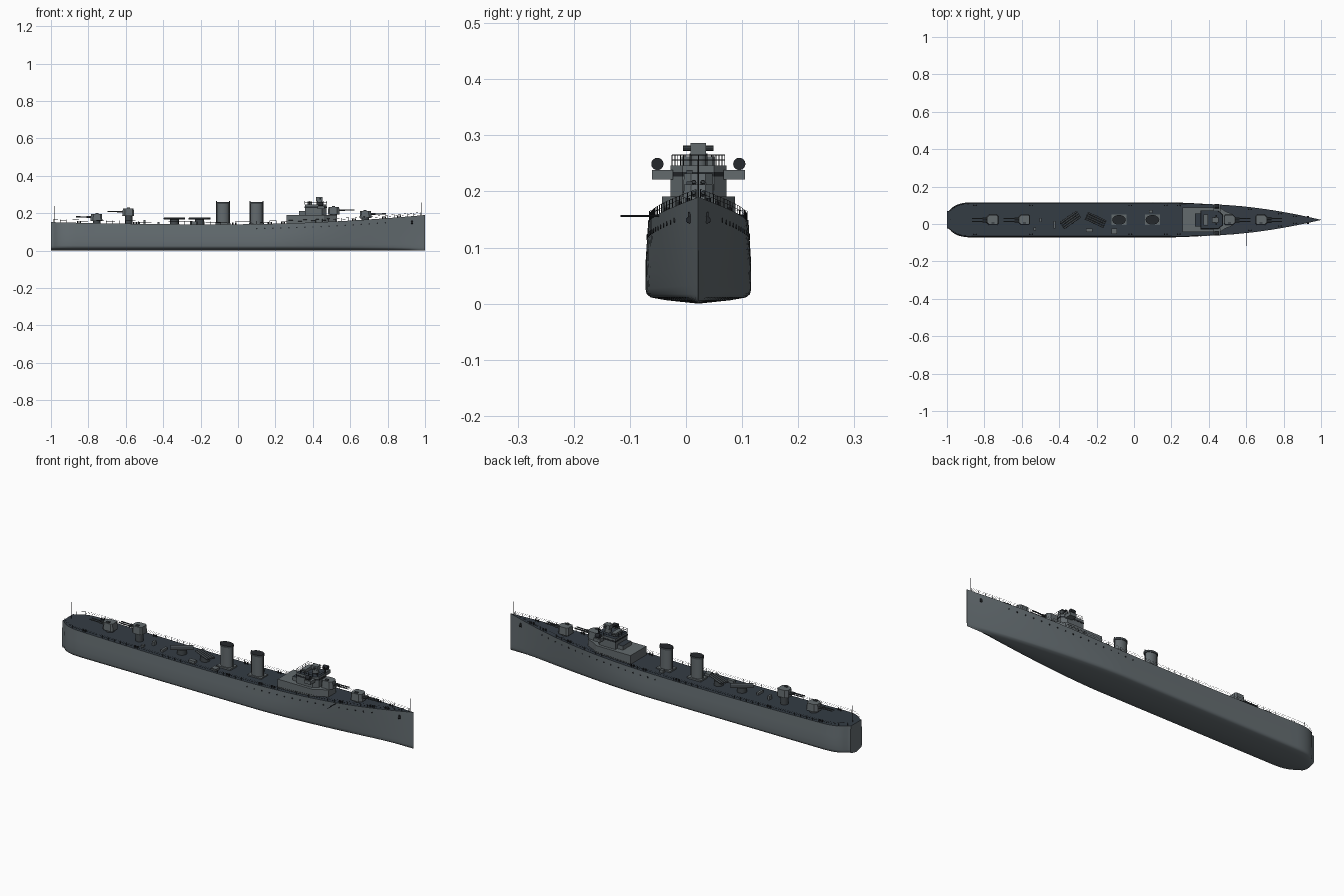
import bpy, bmesh, math
from mathutils import Vector

CY = 0.022  # centreline of the ship
cube = bpy.data.objects.get("Cube")
if cube:
    bpy.data.objects.remove(cube, do_unlink=True)


def material(name, rgb):
    m = bpy.data.materials.new(name)
    m.use_nodes = True
    m.diffuse_color = (*rgb, 1)
    m.node_tree.nodes["Principled BSDF"].inputs["Base Color"].default_value = (*rgb, 1)
    return m


HULL = material("hull grey", (0.13, 0.155, 0.168))
DECK = material("deck slate", (0.034, 0.045, 0.058))
UPPER = material("upperworks grey", (0.125, 0.145, 0.155))
DARK = material("dark metal", (0.018, 0.021, 0.025))
STEEL = material("gun steel", (0.055, 0.065, 0.072))


def finish(name, bm, *mats, smooth=None):
    bmesh.ops.recalc_face_normals(bm, faces=bm.faces)
    me = bpy.data.meshes.new(name)
    bm.to_mesh(me)
    bm.free()
    ob = bpy.data.objects.new(name, me)
    bpy.context.collection.objects.link(ob)
    for m in mats:
        me.materials.append(m)
    if smooth:
        bpy.ops.object.select_all(action='DESELECT')
        ob.select_set(True)
        bpy.context.view_layer.objects.active = ob
        bpy.ops.object.shade_smooth_by_angle(angle=math.radians(smooth))
    return ob


def prism(name, outline, z0, z1, mat, top=None, taper=1.0, smooth=None):
    """Extrude an outline upward; the top cap may have its own colour."""
    bm = bmesh.new()
    cx = sum(p[0] for p in outline) / len(outline)
    low = [bm.verts.new((x, y + CY, z0)) for x, y in outline]
    high = [bm.verts.new((cx + (x - cx) * taper, y * taper + CY, z1)) for x, y in outline]
    n = len(outline)
    for i in range(n):
        bm.faces.new((low[i], low[(i + 1) % n], high[(i + 1) % n], high[i]))
    bm.faces.new(low)
    bm.faces.new(high).material_index = 1 if top else 0
    return finish(name, bm, mat, *([top] if top else []), smooth=smooth)


def box(name, x0, x1, y0, y1, z0, z1, mat, top=None):
    return prism(name, [(x0, y0), (x1, y0), (x1, y1), (x0, y1)], z0, z1, mat, top)


def oval(x, y, rx, ry, n=24):
    return [(x + rx * math.cos(i * math.tau / n), y + ry * math.sin(i * math.tau / n)) for i in range(n)]


def rods(name, pairs, r, mat, sides=8):
    """Many straight round bars in one object."""
    bm = bmesh.new()
    for a, b in pairs:
        a, b = Vector(a), Vector(b)
        d = b - a
        new = bmesh.ops.create_cone(bm, cap_ends=True, segments=sides, radius1=r, radius2=r, depth=d.length)["verts"]
        q = d.to_track_quat('Z', 'Y')
        for v in new:
            v.co = q @ v.co + (a + b) / 2 + Vector((0, CY, 0))
    return finish(name, bm, mat, smooth=40)


# Hull lines
def sheer(x):
    return 0.14 + (0.05 * ((x + 0.1) / 1.1) ** 2 if x > -0.1 else 0.012 * ((x + 0.1) / 0.9) ** 2)


def breadth(x, power=2.2):
    if x > 0.15:
        return 0.094 * max(0.006, 1 - ((x - 0.15) / 0.85) ** power)
    if x < -0.86:
        return 0.094 * max(0.5, (1 - min(1, (-0.86 - x) / 0.14) ** 2.5) ** 0.42)
    return 0.094


def half_width(x, z):
    f = min(1, z / sheer(x))
    b = breadth(x, 1.45 + 0.75 * f)
    return b * (1 - 0.05 * max(0, (f - 0.5) * 2) * (1 if x < 0.3 else max(0, 1 - (x - 0.3) * 3)))


def section(x):
    zs = sheer(x)
    b = half_width(x, 0.02)
    pts = [(0, 0), (b * 0.6, 0.006), (b * 0.9, 0.011), (b * 0.98, 0.017)]
    for f in (0.18, 0.35, 0.5, 0.65, 0.8, 0.9, 1):
        pts.append((half_width(x, zs * f), zs * f))
    return pts


stations = [-1 + 0.14 * (1 - math.cos(i / 10 * math.pi / 2)) for i in range(11)]
stations += [-0.86 + 1.86 * (i + 1) / 44 for i in range(44)]
bm = bmesh.new()
rows = []
for x in stations:
    s = section(x)
    ring = [(-y, z) for y, z in reversed(s)] + s[1:]
    rows.append([bm.verts.new((x, y + CY, z)) for y, z in ring])
for a, b in zip(rows, rows[1:]):
    for i in range(len(a) - 1):
        bm.faces.new((a[i], a[i + 1], b[i + 1], b[i]))
    bm.faces.new((a[-1], a[0], b[0], b[-1])).material_index = 1
for end in (rows[0], rows[-1]):
    bm.faces.new(end)
finish("hull", bm, HULL, DECK, smooth=45)

# Portholes and anchors on both sides
holes, anchors = [], []
for side in (-1, 1):
    for i in range(17):
        x = 0.1 + i * 0.043
        z = sheer(x) - 0.024
        y = half_width(x, z) * side
        holes.append(((x, y - 0.002 * side, z), (x, y + 0.0015 * side, z)))
    y = half_width(0.93, 0.155) * side
    anchors.append(((0.93, y - 0.002 * side, 0.157), (0.93, y + 0.003 * side, 0.157)))
    anchors.append(((0.925, y + 0.001 * side, 0.149), (0.935, y * 0.9 + 0.002 * side, 0.149)))
rods("portholes", holes, 0.004, DARK, 10)
rods("anchors", anchors, 0.006, DARK, 10)

# Deck edge railings
posts, rails = [], []
for side in (-1, 1):
    last = None
    for i in range(57):
        x = -0.985 + i * 0.035
        z = sheer(x)
        p = Vector((x, (half_width(x, z) - 0.002) * side, z))
        posts.append((p, p + Vector((0, 0, 0.016))))
        if last:
            for h in (0.009, 0.016):
                rails.append((last + Vector((0, 0, h)), p + Vector((0, 0, h))))
        last = p
rods("railing_posts", posts, 0.0007, DARK, 4)
rods("railing_wires", rails, 0.0004, DARK, 4)

# Flagstaffs and side boom
rods("flagstaffs", [((-0.98, 0, 0.15), (-0.98, 0, 0.237)), ((0.98, 0, 0.185), (0.98, 0, 0.257))], 0.0012, DARK)
rods("side_boom", [((0.6, -0.07, 0.156), (0.6, -0.139, 0.156))], 0.0016, DARK)


# Gun mounts: shield, roof, base and twin barrels
def gun(name, x, z, aim):
    shape = [(-0.03, -0.02), (-0.022, -0.028), (0.02, -0.028), (0.034, -0.014),
             (0.034, 0.014), (0.02, 0.028), (-0.022, 0.028), (-0.03, 0.02)]
    prism(name + "_shield", [(x + aim * px, py) for px, py in shape], z, z + 0.038, UPPER, taper=0.9)
    box(name + "_sight", x - 0.008, x + 0.008, -0.021, -0.01, z + 0.036, z + 0.044, STEEL)
    prism(name + "_base", oval(x, 0, 0.02, 0.02, 16), sheer(x) - 0.005, z + 0.001, STEEL, smooth=40)
    rods(name + "_barrels", [((x + aim * 0.025, y, z + 0.021), (x + aim * 0.112, y, z + 0.023))
                             for y in (-0.008, 0.008)], 0.003, STEEL)
    rods(name + "_sleeves", [((x + aim * 0.025, y, z + 0.021), (x + aim * 0.055, y, z + 0.022))
                             for y in (-0.008, 0.008)], 0.0048, STEEL)


gun("front_gun", 0.68, 0.174, 1)
gun("front_upper_gun", 0.51, 0.194, 1)
gun("rear_gun", -0.755, 0.158, -1)
gun("rear_upper_gun", -0.585, 0.186, -1)

# Funnels with dark open tops
for name, x in (("front_funnel", 0.098), ("rear_funnel", -0.08)):
    prism(name, oval(x, 0, 0.032, 0.023), 0.135, 0.252, UPPER, smooth=40)
    prism(name + "_cap", oval(x, 0, 0.036, 0.026), 0.25, 0.26, STEEL, DARK, smooth=40)
    rods(name + "_pipes", [((x + 0.035 * s, 0, 0.14), (x + 0.035 * s, 0, 0.264)) for s in (-1, 1)], 0.0025, STEEL)
    box(name + "_foot", x - 0.04, x + 0.04, -0.028, 0.028, 0.135, 0.148, UPPER)

# Bridge and deckhouse
front = [(0.26, -0.065), (0.46, -0.065), (0.49, -0.045), (0.53, -0.03),
         (0.53, 0.03), (0.49, 0.045), (0.46, 0.065), (0.26, 0.065)]
prism("deckhouse", front, 0.135, 0.191, UPPER)
tower = [(0.357, -0.05), (0.45, -0.05), (0.474, -0.028), (0.474, 0.028), (0.45, 0.05), (0.357, 0.05)]
prism("bridge", tower, 0.19, 0.246, UPPER, DECK)
bridge_glass = [((x - 0.415) * 1.02 + 0.415, y * 1.02) for x, y in tower]
prism("bridge_windows", bridge_glass, 0.227, 0.235, DARK)
box("bridge_step", 0.325, 0.36, -0.035, 0.035, 0.19, 0.212, UPPER, DECK)
for side in (-1, 1):
    ys = sorted((0.045 * side, 0.083 * side))
    box("bridge_wing", 0.425, 0.462, *ys, 0.221, 0.238, UPPER)
    rods("searchlight_post", [((0.442, 0.073 * side, 0.237), (0.442, 0.073 * side, 0.246))], 0.003, STEEL)
    rods("searchlight", [((0.43, 0.073 * side, 0.249), (0.454, 0.073 * side, 0.249))], 0.011, DARK, 16)

# Railing round the bridge roof
top = [Vector((x, y * 0.94, 0.246)) for x, y in tower]
fence = []
for a, b in zip(top, top[1:] + top[:1]):
    for k in range(4):
        p = a.lerp(b, k / 4)
        fence.append((p, p + Vector((0, 0, 0.019))))
    fence += [(a + Vector((0, 0, h)), b + Vector((0, 0, h))) for h in (0.01, 0.019)]
rods("bridge_railing", fence, 0.0008, DARK, 4)

# Gun director on the bridge roof
prism("director_base", oval(0.435, 0, 0.016, 0.016, 16), 0.245, 0.268, UPPER, smooth=40)
box("director", 0.416, 0.452, -0.014, 0.014, 0.266, 0.286, UPPER)
rods("rangefinder", [((0.44, -0.027, 0.277), (0.44, 0.027, 0.277))], 0.005, STEEL)
box("chart_table", 0.372, 0.395, -0.03, 0.03, 0.245, 0.262, UPPER)


# Torpedo launchers: four tubes on a turntable
def launcher(name, x, degrees):
    c, s = math.cos(math.radians(degrees)), math.sin(math.radians(degrees))
    tubes = []
    for k in range(4):
        v = (k - 1.5) * 0.0115
        ends = [(x + u * c - v * s, u * s + v * c, 0.171) for u in (-0.055, 0.055)]
        tubes.append(ends)
    rods(name + "_tubes", tubes, 0.005, STEEL, 10)
    prism(name + "_turntable", oval(x, 0, 0.024, 0.024, 16), 0.135, 0.166, STEEL, smooth=40)


launcher("rear_launcher", -0.34, 35)
launcher("front_launcher", -0.205, -25)

# Lockers, vents and bollards
for x, y, w, d, h in ((-0.5, 0.0, 0.012, 0.022, 0.02), (-0.425, -0.025, 0.012, 0.04, 0.012),
                      (-0.24, -0.055, 0.035, 0.02, 0.014), (-0.105, -0.06, 0.028, 0.03, 0.012),
                      (0.09, 0.045, 0.02, 0.016, 0.015), (-0.53, -0.05, 0.012, 0.016, 0.01)):
    z = sheer(x)
    box("deck_locker", x - w / 2, x + w / 2, y - d / 2, y + d / 2, z - 0.004, z + h, UPPER)
bollards = []
for x in (-0.85, -0.55, -0.02, 0.17, 0.24, 0.62, 0.78, 0.86):
    for side in (-1, 1):
        for dx in (-0.007, 0.007):
            y = (half_width(x, sheer(x)) - 0.012) * side
            bollards.append(((x + dx, y, sheer(x) - 0.003), (x + dx, y, sheer(x) + 0.01)))
rods("bollards", bollards, 0.004, DARK)
